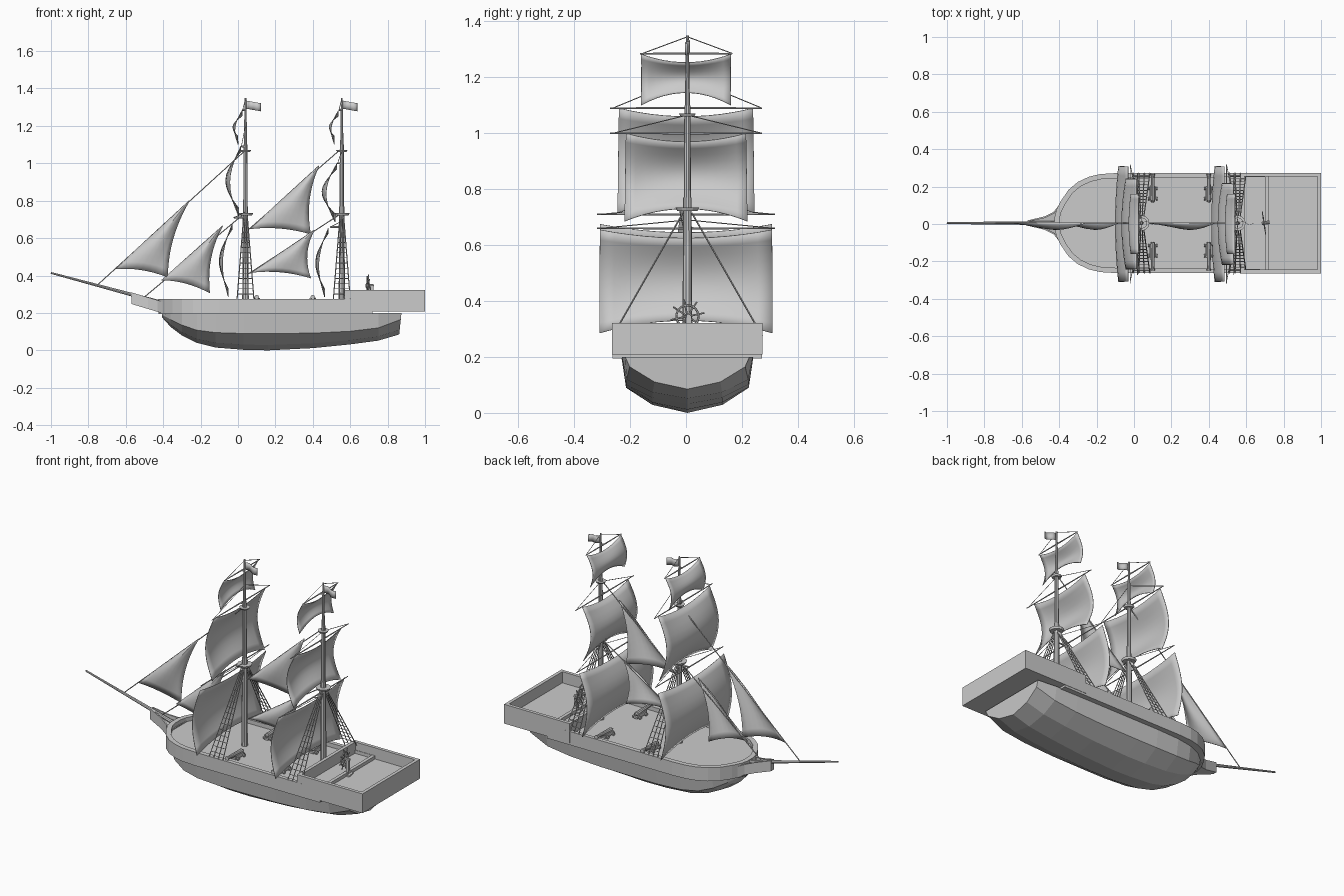
import bpy, bmesh
from math import sin, cos, pi
from mathutils import Vector as V, Matrix

if "Cube" in bpy.data.objects:
    bpy.data.objects.remove(bpy.data.objects["Cube"])


def finish(name, bm, smooth=False, thick=0, dy=.005):
    bmesh.ops.recalc_face_normals(bm, faces=bm.faces)
    me = bpy.data.meshes.new(name)
    bm.to_mesh(me)
    bm.free()
    ob = bpy.data.objects.new(name, me)
    ob.location.y = dy
    bpy.context.collection.objects.link(ob)
    if thick:
        m = ob.modifiers.new("thickness", 'SOLIDIFY')
        m.thickness, m.offset = thick, 0
    if smooth:
        bpy.ops.object.select_all(action='DESELECT')
        ob.select_set(True)
        bpy.context.view_layer.objects.active = ob
        bpy.ops.object.shade_smooth_by_angle()
    return ob


def rod(bm, a, b, r1, r2=None, seg=6):
    a, b = V(a), V(b)
    d = b - a
    mat = Matrix.Translation((a + b) / 2) @ d.to_track_quat('Z', 'Y').to_matrix().to_4x4()
    bmesh.ops.create_cone(bm, cap_ends=True, segments=seg, radius1=r1,
                          radius2=r1 if r2 is None else r2, depth=d.length, matrix=mat)


def box(bm, c, s):
    bmesh.ops.create_cube(bm, size=1, matrix=Matrix.Translation(c) @ Matrix.Diagonal((*s, 1)))


def grid(bm, f, nu, nv):
    rows = [[bm.verts.new(f(i / nu, j / nv)) for i in range(nu + 1)] for j in range(nv + 1)]
    for r, q in zip(rows, rows[1:]):
        for i in range(nu):
            bm.faces.new((r[i], r[i + 1], q[i + 1], q[i]))
    return rows


def tray(name, half, zb, zt, wall, depth):
    """Closed plan outline with a recessed top, mirrored across y."""
    out = half + [(x, -y) for x, y in reversed(half)]
    bm = bmesh.new()
    lo = [bm.verts.new((x, y, zb(x))) for x, y in out]
    hi = [bm.verts.new((x, y, zt(x))) for x, y in out]
    n = len(out)
    for i in range(n):
        j = (i + 1) % n
        bm.faces.new((lo[i], lo[j], hi[j], hi[i]))
    bm.faces.new(lo[::-1])
    top = bm.faces.new(hi)
    bm.normal_update()
    bmesh.ops.inset_region(bm, faces=[top], thickness=wall, use_boundary=True)
    # second ring gives the recess upright inner walls
    ret = bmesh.ops.extrude_discrete_faces(bm, faces=[top])
    bmesh.ops.translate(bm, verts=ret['faces'][0].verts, vec=(0, 0, -depth))
    return finish(name, bm)


# lower hull: station x, half width, keel z, chine z
stations = [(-.405, .05, .175, .188), (-.36, .13, .125, .165), (-.30, .18, .08, .135),
            (-.22, .213, .04, .108), (-.12, .23, .015, .095), (.03, .236, .003, .09),
            (.16, .236, 0, .09), (.4, .236, .012, .092), (.6, .236, .032, .102),
            (.75, .234, .052, .12), (.862, .222, .085, .165)]


def section(x, w, k, c):
    h = [(w, .2), (.93 * w, c), (.53 * w, k + .32 * (c - k))]
    rake = .012 if x > .8 else 0
    pts = h + [(0, k)] + [(-y, z) for y, z in reversed(h)]
    return [V((x + rake * (z - k) / .115, y, z)) for y, z in pts]


bm = bmesh.new()
secs = [section(*s) for s in stations]
rows = grid(bm, lambda u, v: secs[round(v * (len(secs) - 1))][round(u * 6)], 6, len(secs) - 1)
bm.faces.new(rows[0])
bm.faces.new(rows[-1])
finish("lower_hull", bm)

# bulwarks, raised stern and beak
tray("main_deck", [(.72, .267), (-.1, .267), (-.18, .262), (-.24, .248), (-.3, .22), (-.35, .178),
                   (-.39, .12), (-.415, .07), (-.425, .03)],
     lambda x: .195, lambda x: .275, .028, .024)
tray("stern_deck", [(1, .269), (.57, .269)], lambda x: .208, lambda x: .322, .028, .066)
tray("beak", [(-.385, .115), (-.43, .06), (-.48, .035), (-.57, .014)],
     lambda x: .2 + (-.41 - x) * .3, lambda x: .268 + (-.43 - x) * .3, .009, .02)
bm = bmesh.new()
rod(bm, (-.42, 0, .258), (-1, 0, .414), .011, .005, 8)
finish("bowsprit", bm, True)


def square_sail(name, x, z0, z1, w0, w1, bulge, lean=0):
    def f(u, v):
        s = 2 * u - 1
        c = 1 - s * s
        z = z0 + (z1 - z0) * v + c * (.045 * (1 - v) - .03 * v)
        return (x - lean * (1 - v) - bulge * sin(pi * v) * (.7 + .3 * c), s * (w0 + (w1 - w0) * v), z)
    bm = bmesh.new()
    grid(bm, f, 12, 10)
    finish(name, bm, True, .003, 0)


def stay_sail(name, tack, head, clew):
    T, H, C = (V((p[0], 0, p[1])) for p in (tack, head, clew))
    inward = (T - C).normalized()

    def f(s, t):
        t = .01 + .99 * t
        p = H + t * ((1 - s) * (T - H) + s * (C - H))
        p += inward * (.12 * t * (1 - t) * s) + V((0, 0, .07 * s * (1 - s) * t))
        p.y = -.035 * sin(pi * t * .9) * sin(pi * s)
        return p
    bm = bmesh.new()
    grid(bm, f, 8, 10)
    finish(name, bm, True, .003)


# masts: x, lower yard z, lower sail head z, middle yard z, middle sail foot z, half width, lift height
for tag, mx, zl, zh0, zm, zf, wm, lift in (("fore", .04, .71, .675, 1.09, .715, .245, 1.2),
                                           ("aft", .555, .66, .655, 1.0, .685, .22, 1.065)):
    bm = bmesh.new()
    rod(bm, (mx, 0, .22), (mx, 0, .77), .018, .015, 10)
    rod(bm, (mx, 0, .72), (mx, 0, 1.1), .013, .011, 10)
    rod(bm, (mx, 0, 1.05), (mx, 0, 1.35), .01, .005, 10)
    finish(tag + "_mast", bm, True)
    bm = bmesh.new()
    rod(bm, (mx, 0, .722), (mx, 0, .734), .036, .042, 12)
    rod(bm, (mx, 0, 1.06), (mx, 0, 1.07), .024, .03, 12)
    finish(tag + "_mast_tops", bm)
    # yards with lift lines
    yards, ropes = bmesh.new(), bmesh.new()
    for z, w, dx, zh in ((zl, .318, -.06, zl + .03), (zm, .272, -.022, lift), (1.285, .165, -.015, 1.345)):
        for s in (-1, 1):
            rod(yards, (mx + dx, 0, z), (mx + dx, s * w, z), .004, .0025)
            rod(ropes, (mx, 0, zh), (mx + dx, s * w * .98, z), .0018, seg=4)
        rod(yards, (mx + dx, 0, z), (mx, 0, z), .005)
    finish(tag + "_yards", yards, True, dy=0)
    square_sail(tag + "_lower_sail", mx - .072, .285, zh0, .31, .308, .058, .02)
    square_sail(tag + "_middle_sail", mx - .026, zf, zm, wm, wm - .005, .075, .01)
    square_sail(tag + "_top_sail", mx - .018, 1.1, 1.283, .16, .16, .038, .022)
    # shrouds with ladder rungs
    for s in (-1, 1):
        feet = [V((mx + d, s * .268, .274)) for d in (-.045, -.015, .015, .045)]
        heads = [V((mx + d, s * .016, .715)) for d in (-.01, -.003, .003, .01)]
        for a, b in zip(feet, heads):
            rod(ropes, a, b, .003, seg=4)
        for i in range(1, 14):
            t = i / 16
            rod(ropes, feet[0].lerp(heads[0], t), feet[3].lerp(heads[3], t), .002, seg=4)
    finish(tag + "_rigging", ropes)
    # flag
    bm = bmesh.new()
    grid(bm, lambda u, v: (mx + .005 + .078 * u, .008 * sin(2 * pi * u), 1.292 + .043 * v - .014 * u), 8, 2)
    finish(tag + "_flag", bm, True, .002)

# stays and the triangular sails hung from them
bm = bmesh.new()
for a, b in (((-.755, .346), (.035, 1.065)), ((-.5, .285), (.03, .728)),
             ((.05, .64), (.555, 1.08)), ((.05, .405), (.55, .73))):
    rod(bm, (a[0], 0, a[1]), (b[0], 0, b[1]), .003, seg=5)
finish("stays", bm)
stay_sail("outer_jib", (-.66, .434), (-.256, .805), (-.375, .39))
stay_sail("inner_jib", (-.41, .375), (-.08, .668), (-.15, .305))
stay_sail("upper_staysail", (.06, .648), (.435, .99), (.39, .62))
stay_sail("lower_staysail", (.07, .415), (.41, .645), (.39, .385))

# cannons
bm = bmesh.new()
for x in (.1, .4):
    for s in (-1, 1):
        rod(bm, (x, s * .12, .271), (x, s * .25, .278), .014, .009, 10)
        rod(bm, (x, s * .25, .278), (x, s * .258, .278), .012, .012, 10)
        rod(bm, (x, s * .105, .271), (x, s * .12, .271), .005, .012, 8)
        box(bm, (x, s * .15, .254), (.026, .085, .01))
        for d in (-1, 1):
            box(bm, (x + d * .014, s * .155, .262), (.006, .07, .022))
            for y in (.125, .18):
                rod(bm, (x + d * .017, s * y, .252), (x + d * .025, s * y, .252), .009, seg=10)
bmesh.ops.translate(bm, verts=bm.verts, vec=(0, .005, .006))
finish("cannons", bm)

# steering wheel on its stand
bm = bmesh.new()
wx, wz = .695, .345


def ring(u, v):
    r = .04 + .004 * cos(2 * pi * v)
    return (wx + .004 * sin(2 * pi * v), r * cos(2 * pi * u), wz + r * sin(2 * pi * u))


grid(bm, ring, 24, 6)
bmesh.ops.remove_doubles(bm, verts=bm.verts, dist=1e-5)
for i in range(8):
    a = pi * i / 4 + .2
    rod(bm, (wx, 0, wz), (wx, .062 * cos(a), wz + .062 * sin(a)), .0035, .003)
rod(bm, (wx - .012, 0, wz), (wx + .03, 0, wz), .009, seg=10)
box(bm, (wx + .02, 0, .302), (.014, .02, .092))
box(bm, (wx + .015, 0, .259), (.05, .05, .008))
bmesh.ops.rotate(bm, verts=bm.verts, cent=(wx, 0, 0), matrix=Matrix.Rotation(.15, 3, 'Z'))
finish("steering_wheel", bm, True)
